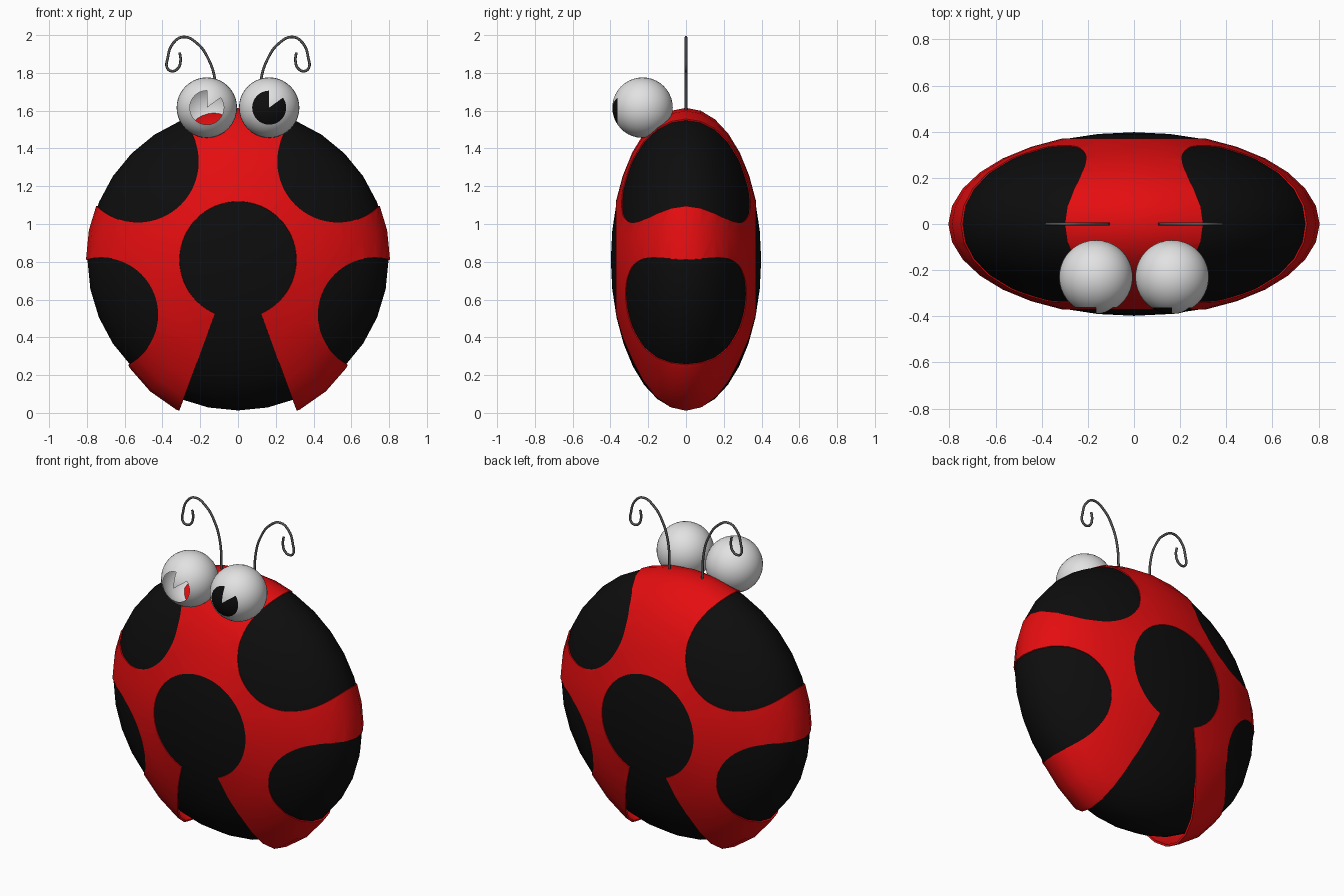
import bpy, bmesh, math
from mathutils import Vector, Matrix

if "Cube" in bpy.data.objects:
    bpy.data.objects.remove(bpy.data.objects["Cube"])

CENTRE = Vector((0, 0, 0.81))


def material(name, rgb):
    m = bpy.data.materials.new(name)
    m.diffuse_color = (*rgb, 1)
    m.use_nodes = True
    m.node_tree.nodes["Principled BSDF"].inputs["Base Color"].default_value = m.diffuse_color
    return m


RED = material("red", (0.78, 0.004, 0.005))
BLACK = material("black", (0.004, 0.004, 0.004))
WHITE = material("white", (0.76, 0.76, 0.76))
GREY = material("dark grey", (0.09, 0.09, 0.09))


def add_object(name, bm, mats):
    me = bpy.data.meshes.new(name)
    bm.to_mesh(me)
    bm.free()
    ob = bpy.data.objects.new(name, me)
    bpy.context.collection.objects.link(ob)
    for m in mats:
        me.materials.append(m)
    return ob


def activate(ob):
    bpy.ops.object.select_all(action='DESELECT')
    ob.select_set(True)
    bpy.context.view_layer.objects.active = ob


def smooth(ob, angle=35):
    activate(ob)
    bpy.ops.object.shade_smooth_by_angle(angle=math.radians(angle))


def ellipsoid(name, scale, mat):
    bm = bmesh.new()
    bmesh.ops.create_uvsphere(bm, u_segments=32, v_segments=16, radius=1)
    bm.transform(Matrix.Translation(CENTRE)
                 @ Matrix.Diagonal((0.797 * scale, 0.398 * scale, 0.797 * scale, 1))
                 @ Matrix.Rotation(math.pi / 2, 4, 'X'))
    return add_object(name, bm, [mat])


def cutter(outline):
    # front-view outline extruded right through the body
    bm = bmesh.new()
    f = bm.faces.new([bm.verts.new((x, -0.6, z)) for x, z in outline])
    ext = bmesh.ops.extrude_face_region(bm, geom=[f])
    for v in ext["geom"]:
        if isinstance(v, bmesh.types.BMVert):
            v.co.y = 0.6
    bmesh.ops.recalc_face_normals(bm, faces=bm.faces)
    ob = add_object("cutter", bm, [RED])
    ob.hide_render = True
    return ob


def circle(x, z, r, n=64):
    return [(x + r * math.cos(math.tau * i / n), z + r * math.sin(math.tau * i / n))
            for i in range(n)]


# black inner body
smooth(ellipsoid("body", 1.0, BLACK))

# red wing shell, with the spots and tail wedge cut out of it
shell = ellipsoid("wing_shell", 1.01, RED)
shapes = [circle(0, 0.81, 0.31), [(-0.096, 0.6), (0.096, 0.6), (0.35, -0.1), (-0.35, -0.1)]]
for s in (-1, 1):
    shapes += [circle(s * 0.53, 1.33, 0.322), circle(s * 0.725, 0.52, 0.302)]
for shape in shapes:
    cut = cutter(shape)
    activate(shell)
    mod = shell.modifiers.new("cut", 'BOOLEAN')
    mod.operation, mod.solver, mod.object = 'DIFFERENCE', 'EXACT', cut
    bpy.ops.object.modifier_apply(modifier=mod.name)
    bpy.data.objects.remove(cut)

bm = bmesh.new()
bm.from_mesh(shell.data)
walls = []
for f in bm.faces:
    p = f.calc_center_median() - CENTRE
    q = Vector((p.x / 0.805, p.y / 0.402, p.z / 0.805))
    grad = Vector((q.x / 0.805, q.y / 0.402, q.z / 0.805)).normalized()
    if q.length < 0.96 or f.normal.dot(grad) < 0.7:
        walls.append(f)
bmesh.ops.delete(bm, geom=walls, context='FACES')
# wing tips flare away from the body at the bottom
for v in bm.verts:
    t = min(max((0.26 - v.co.z) / 0.2, 0), 1)
    v.co = CENTRE + (v.co - CENTRE) * (1 + 0.067 * t)
bm.to_mesh(shell.data)
bm.free()
activate(shell)
mod = shell.modifiers.new("thickness", 'SOLIDIFY')
mod.thickness, mod.offset = 0.012, -1
bpy.ops.object.modifier_apply(modifier=mod.name)
smooth(shell)


# eyes: spheres with a notched round pupil; the left pupil is an open hole
def eye(name, x, hole):
    r, n = 0.16, 40
    edge = math.asin(0.09 / r)
    angles = [edge * i / 4 for i in range(1, 5)]
    angles += [edge + (math.pi - edge) * i / 16 for i in range(1, 16)]
    c = Vector((x, -0.23, 1.616))
    bm = bmesh.new()
    front = bm.verts.new(c + Vector((0, -r, 0)))
    back = bm.verts.new(c + Vector((0, r, 0)))
    rings = [[bm.verts.new(c + r * Vector((math.sin(a) * math.cos(math.tau * k / n),
                                           -math.cos(a),
                                           math.sin(a) * math.sin(math.tau * k / n))))
              for k in range(n)] for a in angles]
    pupil = []
    for k in range(n):
        j = (k + 1) % n
        fan = [bm.faces.new((front, rings[0][k], rings[0][j]))]
        for i in range(len(rings) - 1):
            fan.append(bm.faces.new((rings[i][k], rings[i + 1][k],
                                     rings[i + 1][j], rings[i][j])))
        bm.faces.new((rings[-1][k], back, rings[-1][j]))
        if not 4 <= k < 10:
            pupil += fan[:4]
    bmesh.ops.recalc_face_normals(bm, faces=bm.faces)
    if hole:
        bmesh.ops.delete(bm, geom=pupil, context='FACES')
    else:
        for f in pupil:
            f.material_index = 1
    smooth(add_object(name, bm, [WHITE, BLACK]))


eye("left_eye", -0.165, True)
eye("right_eye", 0.165, False)

# curled antennae
path = [(0.11, 1.58), (0.122, 1.767), (0.155, 1.87), (0.215, 1.955), (0.29, 1.99),
        (0.345, 1.955), (0.372, 1.88), (0.374, 1.825), (0.347, 1.809),
        (0.317, 1.825), (0.304, 1.865), (0.309, 1.908)]
for s, name in ((-1, "left_antenna"), (1, "right_antenna")):
    cu = bpy.data.curves.new(name, 'CURVE')
    cu.dimensions = '3D'
    cu.bevel_depth, cu.bevel_resolution, cu.resolution_u = 0.007, 2, 6
    cu.use_fill_caps = True
    sp = cu.splines.new('BEZIER')
    sp.bezier_points.add(len(path) - 1)
    for p, (x, z) in zip(sp.bezier_points, path):
        p.co = (s * x, 0, z)
        p.handle_left_type = p.handle_right_type = 'AUTO'
    cu.materials.append(GREY)
    ob = bpy.data.objects.new(name, cu)
    bpy.context.collection.objects.link(ob)
    activate(ob)
    bpy.ops.object.convert(target='MESH')
    smooth(bpy.context.view_layer.objects.active, 50)
